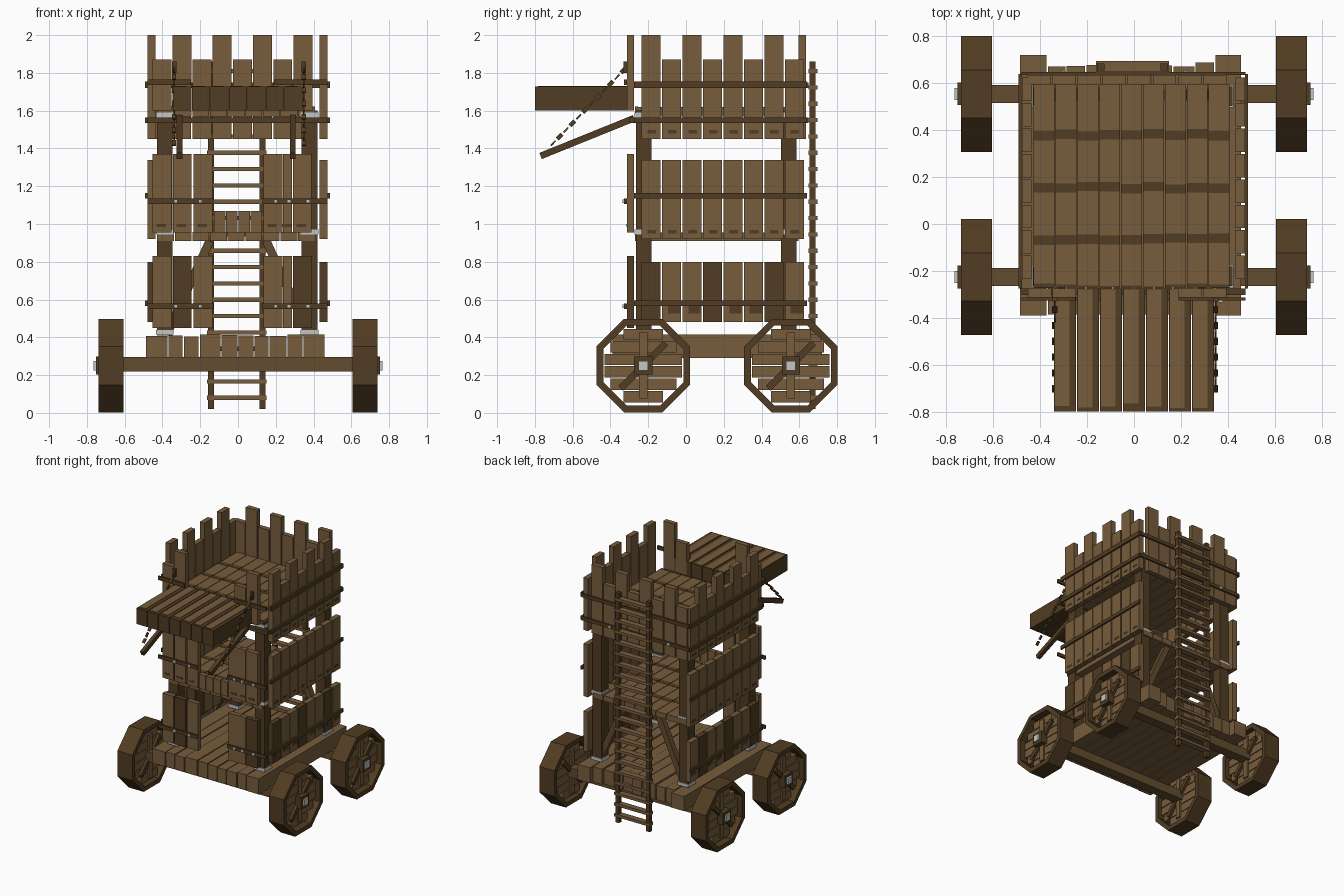
import bpy, bmesh, math, random
from mathutils import Matrix, Vector

random.seed(4)
if "Cube" in bpy.data.objects:
    bpy.data.objects.remove(bpy.data.objects["Cube"], do_unlink=True)


def material(name, rgb):
    m = bpy.data.materials.new(name)
    m.use_nodes = True
    m.diffuse_color = (*rgb, 1)
    m.node_tree.nodes["Principled BSDF"].inputs["Base Color"].default_value = (*rgb, 1)
    return m


MATS = [material("light_wood", (0.184, 0.108, 0.045)),
        material("dark_wood", (0.082, 0.045, 0.016)),
        material("mid_wood", (0.125, 0.072, 0.028)),
        material("grey_metal", (0.55, 0.56, 0.56))]
LIGHT, DARK, MID, GREY = range(4)


def finish(name, bm):
    bmesh.ops.recalc_face_normals(bm, faces=bm.faces)
    me = bpy.data.meshes.new(name)
    bm.to_mesh(me)
    bm.free()
    for m in MATS:
        me.materials.append(m)
    ob = bpy.data.objects.new(name, me)
    bpy.context.collection.objects.link(ob)
    return ob


def cube(bm, matrix, mat):
    for v in bmesh.ops.create_cube(bm, size=1, matrix=matrix)["verts"]:
        for f in v.link_faces:
            f.material_index = mat


def box(bm, x0, x1, y0, y1, z0, z1, mat=LIGHT):
    c = Vector((x0 + x1, y0 + y1, z0 + z1)) / 2
    cube(bm, Matrix.Translation(c) @ Matrix.Diagonal((x1 - x0, y1 - y0, z1 - z0, 1)), mat)


def bar(bm, a, b, w, t, mat):
    """Square beam from a to b."""
    a, b = Vector(a), Vector(b)
    d = b - a
    rot = d.to_track_quat('Z', 'Y').to_matrix().to_4x4()
    cube(bm, Matrix.Translation((a + b) / 2) @ rot @ Matrix.Diagonal((w, t, d.length, 1)), mat)


def boxes(name, items):
    bm = bmesh.new()
    for it in items:
        box(bm, *it)
    return finish(name, bm)


# Base deck of thick boards, ends slightly uneven
edges = [-0.49, -0.37, -0.29, -0.205, -0.09, 0.0, 0.085, 0.165, 0.26, 0.345, 0.46]
deck = []
for i in range(10):
    outer = i in (0, 9)
    y1 = 0.72 if outer else 0.68 + random.uniform(-0.01, 0.01)
    deck.append((edges[i] + 0.003, edges[i + 1] - 0.003, -0.39 if outer else -0.385, y1,
                 0.29, 0.41 + random.uniform(-0.006, 0.006)))
boxes("base_deck", deck)

# Upper two floors: lengthwise boards with dark grain bands
for name, z0, z1 in (("middle_floor", 0.91, 0.955), ("upper_floor", 1.57, 1.62)):
    items = []
    for i in range(9):
        x = -0.43 + 0.0933 * i
        items.append((x + 0.002, x + 0.091, -0.27, 0.595, z0, z1))
        for y in (-0.28, -0.065, 0.155, 0.38):
            y += random.uniform(-0.006, 0.006)
            items.append((x + 0.002, x + 0.091, max(y - 0.02, -0.27), y + 0.02, z1, z1 + 0.002, DARK))
    boxes(name, items)

# Corner posts with metal collars
posts, collars = [], []
for x0 in (-0.43, 0.337):
    for y0 in (-0.265, 0.503):
        posts.append((x0, x0 + 0.083, y0, y0 + 0.083, 0.41, 1.6, DARK))
        for z in (0.415, 0.945, 1.565):
            collars.append((x0 - 0.005, x0 + 0.088, y0 - 0.007, y0 + 0.09, z, z + 0.025, GREY))
boxes("corner_posts", posts)
boxes("post_collars", collars)

# Side walls: three tiers of planks, the top one crenellated
TIERS = ((0.48, 0.80, 0.58), (0.92, 1.34, 1.15), (1.45, 1.87, 1.55))
for side, xin, xout in (("right", -0.437, -0.478), ("left", 0.432, 0.473)):
    s = 1 if xout > 0 else -1
    x0, x1 = sorted((xin, xout))
    xs = sorted((xout, xout + s * 0.002))
    xr = sorted((xout, xout + s * 0.014))
    planks, rails = [], []
    for t, (z0, z1, zr) in enumerate(TIERS):
        for i in range(8):
            y = -0.235 + 0.1085 * i
            top = 2.0 if t == 2 and i % 2 == 0 else z1
            planks.append((x0, x1, y, y + 0.1, z0, top, DARK if t == 0 and i % 3 == 0 else LIGHT))
            # knots and stains on the boards
            if t == 0:
                planks.append((*xs, y + 0.03, y + 0.095, zr - 0.055, zr - 0.01, DARK))
            else:
                planks.append((*xs, y + 0.03, y + 0.075, z0 + 0.03, z0 + 0.047, DARK))
        rails.append((*xr, -0.275, 0.64, zr - 0.014, zr + 0.014, DARK))
    rails.append((*xr, -0.275, 0.64, 1.72, 1.755, DARK))
    boxes(side + "_wall_planks", planks)
    boxes(side + "_wall_rails", rails)

# Back wall: top tier only, with rails
planks = []
for i in range(8):
    x = -0.405 + 0.107 * i
    planks.append((x - 0.05, x + 0.05, 0.595, 0.635, 1.45, 2.0 if i % 2 else 1.87))
boxes("back_wall_planks", planks)
boxes("back_wall_rails", [(-0.48, 0.475, 0.635, 0.648, z - 0.014, z + 0.014, DARK) for z in (1.55, 1.735)]
      + [(x - 0.01, x + 0.01, 0.588, 0.653, 1.54, 1.56, GREY) for x in (-0.3, -0.155, 0.065, 0.22)])

# Front wall: planks beside a doorway, a low sill in the middle tier
left = [(-0.402, 0.1), (-0.295, 0.096), (-0.185, 0.1)]
right = [(0.185, 0.1), (0.262, 0.05), (0.34, 0.1)]
Y0, Y1 = -0.313, -0.275
planks = []
for k, (x, w) in enumerate(left + right):
    planks.append((x - w / 2, x + w / 2, Y0, Y1, 0.45, 0.83, DARK if k in (1, 5) else LIGHT))
    planks.append((x - w / 2, x + w / 2, Y0, Y1, 0.955, 1.37))
    planks.append((x - 0.03, x + 0.02, Y0 - 0.002, Y0, 0.985, 1.0, DARK))
for i in range(4):
    x = -0.128 + 0.065 * i
    planks.append((x, x + 0.061, Y0, Y1, 0.955, 1.07))
for x, top in ((-0.402, 1.87), (-0.297, 2.0), (0.237, 1.87), (0.344, 2.0)):
    planks.append((x - 0.05, x + 0.05, Y0, Y1, 1.6, top))
boxes("front_wall_planks", planks)
rails = []
for z in (0.565, 1.12):
    rails += [(a, b, Y0 - 0.014, Y0, z - 0.014, z + 0.014, DARK) for a, b in ((-0.48, -0.13), (0.13, 0.475))]
    rails += [(x - 0.01, x + 0.01, Y0 - 0.022, Y0, z - 0.01, z + 0.01, GREY)
              for x in (-0.33, -0.2, 0.2, 0.27, 0.37)]
rails += [(-0.48, -0.25, Y0 - 0.014, Y0, 1.735, 1.765, DARK), (0.19, 0.475, Y0 - 0.014, Y0, 1.735, 1.765, DARK),
          (-0.48, 0.475, Y0 + 0.01, Y1, 1.535, 1.565, DARK)]
boxes("front_wall_rails", rails)

# Rear diagonal braces from the middle floor to the posts
bm = bmesh.new()
for s in (-1, 1):
    bar(bm, (s * 0.15, 0.55, 0.91), (s * 0.37, 0.55, 0.43), 0.045, 0.045, MID)
finish("rear_braces", bm)

# Drawbridge: thick boards with a lighter worn strip on top
items = []
for i in range(7):
    x = -0.341 + 0.098 * i
    items.append((x, x + 0.094, -0.8, -0.275, 1.6, 1.727, DARK))
    items.append((x + 0.004, x + 0.067, -0.775 + random.uniform(-0.01, 0.01), -0.28, 1.727, 1.73, LIGHT))
boxes("drawbridge", items)

# Struts and chains below and beside the drawbridge
bm = bmesh.new()
for x in (-0.31, 0.29):
    bar(bm, (x, -0.77, 1.36), (x, -0.275, 1.56), 0.03, 0.035, DARK)
finish("drawbridge_struts", bm)
bm = bmesh.new()
for x in (-0.338, 0.348):
    a, b = Vector((x, -0.315, 1.83)), Vector((x, -0.72, 1.41))
    for i in range(12):
        p = a.lerp(b, (i + 0.12) / 12)
        q = a.lerp(b, (i + 0.85) / 12)
        w = (0.022, 0.008) if i % 2 else (0.008, 0.022)
        bar(bm, p, q, *w, DARK)
    box(bm, x - 0.012, x + 0.012, -0.33, -0.31, 1.8, 1.86, DARK)
finish("drawbridge_chains", bm)

# Ladder at the back
items = [(x, x + 0.032, 0.655, 0.685, 0.02, 1.86, DARK) for x in (-0.158, 0.114)]
items += [(-0.163, 0.15, 0.648, 0.695, 0.08 + 0.0865 * i - 0.011, 0.08 + 0.0865 * i + 0.011, LIGHT)
          for i in range(21)]
boxes("ladder", items)

# Axles
WHEEL_Y, WHEEL_Z = (-0.226, 0.555), 0.25
boxes("axles", [(-0.72, 0.72, y - 0.038, y + 0.038, 0.22, 0.295, MID) for y in WHEEL_Y])


# Octagonal wheel: rim ring, board disc, crossed battens and hub
def wheel(name, s, cy):
    bm = bmesh.new()
    k = 1 / math.cos(math.pi / 8)
    rings = []
    for i in range(8):
        a = math.pi / 8 + i * math.pi / 4
        rings.append([bm.verts.new((s * x, cy + r * k * math.cos(a), WHEEL_Z + r * k * math.sin(a)))
                      for x, r in ((0.605, 0.247), (0.738, 0.247), (0.738, 0.212), (0.605, 0.212))])
    for i in range(8):
        p, q = rings[i], rings[(i + 1) % 8]
        for j in range(4):
            bm.faces.new((p[j], p[(j + 1) % 4], q[(j + 1) % 4], q[j])).material_index = DARK

    def part(xa, xb, hy, za, zb, mat):
        xa, xb = sorted((s * xa, s * xb))
        box(bm, xa, xb, cy - hy, cy + hy, WHEEL_Z + za, WHEEL_Z + zb, mat)

    for i, hy in enumerate((0.105, 0.175, 0.205, 0.205, 0.175, 0.105)):
        z = -0.198 + 0.066 * i
        part(0.63, 0.70, hy, z + 0.003, z + 0.063, LIGHT)
    part(0.615, 0.712, 0.022, -0.175, 0.175, LIGHT)
    for d in (0.62, 0.71):
        bar(bm, (s * d, cy - 0.12, WHEEL_Z - 0.12), (s * d, cy + 0.12, WHEEL_Z + 0.12), 0.022, 0.036, DARK)
    part(0.70, 0.752, 0.048, -0.048, 0.048, DARK)
    part(0.75, 0.765, 0.026, -0.026, 0.026, GREY)
    finish(name, bm)


for s, side in ((1, "left"), (-1, "right")):
    for cy, end in zip(WHEEL_Y, ("front", "rear")):
        wheel(f"{end}_{side}_wheel", s, cy)
